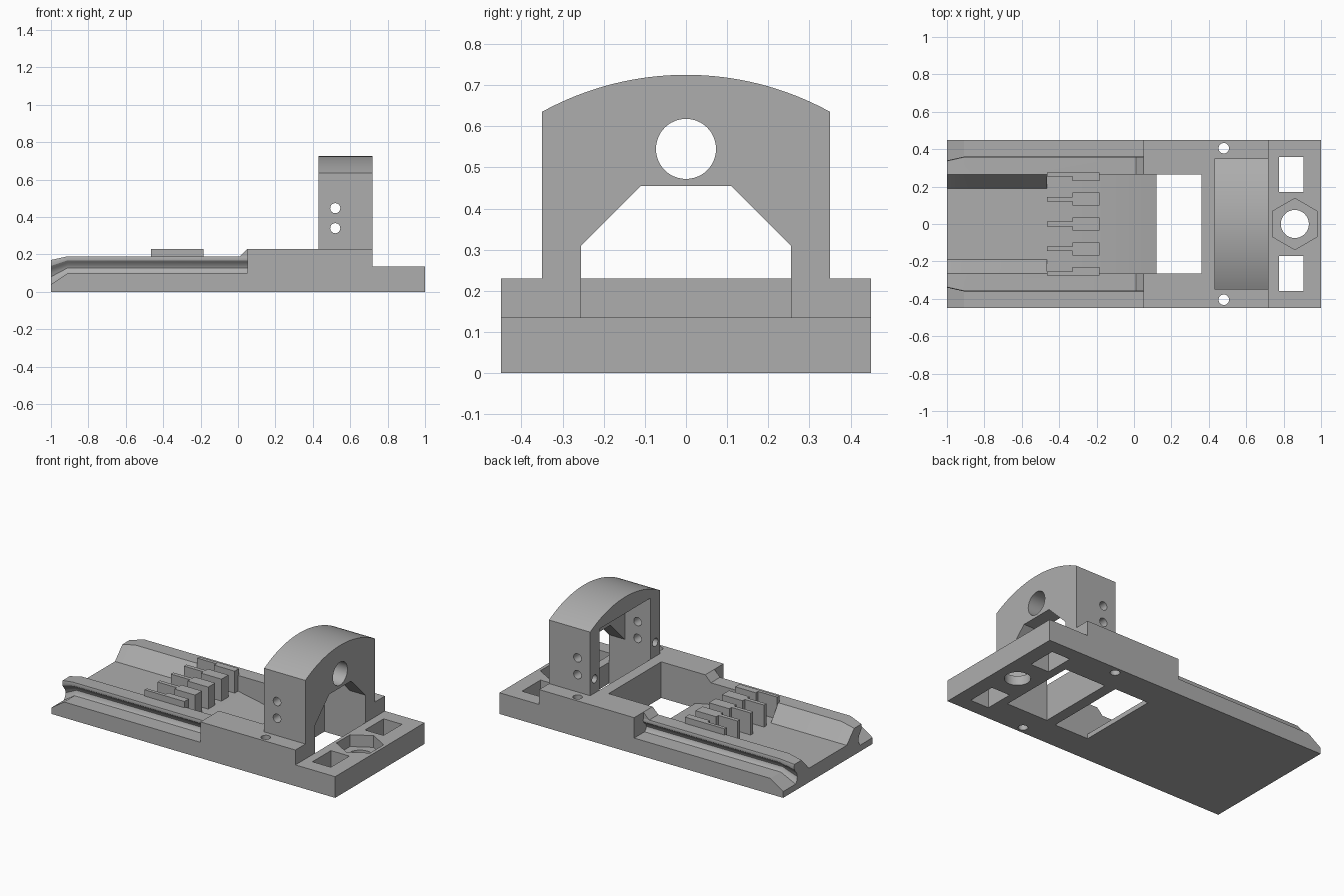
import bpy, bmesh, math

if "Cube" in bpy.data.objects:
    bpy.data.objects.remove(bpy.data.objects["Cube"])

grey = bpy.data.materials.new("plain grey")
grey.diffuse_color = (0.42, 0.42, 0.42, 1)
grey.use_nodes = True
grey.node_tree.nodes["Principled BSDF"].inputs["Base Color"].default_value = grey.diffuse_color


def loft(name, rings):
    """Closed solid through matching rings of 3D points."""
    bm = bmesh.new()
    rows = [[bm.verts.new(p) for p in r] for r in rings]
    n = len(rows[0])
    for a, b in zip(rows, rows[1:]):
        for i in range(n):
            j = (i + 1) % n
            bm.faces.new((a[i], a[j], b[j], b[i]))
    bm.faces.new(rows[0])
    bm.faces.new(rows[-1])
    bmesh.ops.recalc_face_normals(bm, faces=bm.faces)
    mesh = bpy.data.meshes.new(name)
    bm.to_mesh(mesh)
    bm.free()
    mesh.materials.append(grey)
    ob = bpy.data.objects.new(name, mesh)
    bpy.context.collection.objects.link(ob)
    return ob


def prism(name, axis, pts, a, b):
    """Extrude a 2D profile along x (y,z), y (x,z) or z (x,y)."""
    put = {'x': lambda p, t: (t, p[0], p[1]),
           'y': lambda p, t: (p[0], t, p[1]),
           'z': lambda p, t: (p[0], p[1], t)}[axis]
    return loft(name, [[put(p, t) for p in pts] for t in (a, b)])


def circle(cx, cy, r, n=32, start=0.0):
    return [(cx + r * math.cos(start + 2 * math.pi * i / n),
             cy + r * math.sin(start + 2 * math.pi * i / n)) for i in range(n)]


def rect(x0, x1, y0, y1):
    return [(x0, y0), (x1, y0), (x1, y1), (x0, y1)]


def cut(target, axis, pts, a, b):
    c = prism("cutter", axis, pts, a, b)
    c.hide_render = True
    m = target.modifiers.new("cut", 'BOOLEAN')
    m.operation, m.solver, m.object = 'DIFFERENCE', 'EXACT', c
    bpy.context.view_layer.objects.active = target
    bpy.ops.object.modifier_apply(modifier=m.name)
    bpy.data.objects.remove(c)


def smooth(ob):
    bpy.ops.object.select_all(action='DESELECT')
    ob.select_set(True)
    bpy.context.view_layer.objects.active = ob
    bpy.ops.object.shade_smooth_by_angle(angle=math.radians(30))


# rail bed: grooved rails either side of a shallow trough, tapered lead-in
GROOVE = [(.345, .10), (.332, .112), (.327, .128), (.333, .144),
          (.348, .157), (.358, .168), (.36, .18), (.357, .19)]


def bed_ring(x, ledge, top, shift):
    k = (top - ledge) / .09
    half = [(.45, 0), (.45, ledge)]
    half += [(y - shift, ledge + (z - .10) * k) for y, z in GROOVE]
    half += [(.265, top), (.19, .09)]
    full = half + [(-y, z) for y, z in reversed(half)]
    return [(x, y, z) for y, z in full]


bed = loft("rail_bed", [bed_ring(-1, .04, .17, .02),
                        bed_ring(-.91, .10, .19, 0),
                        bed_ring(.05, .10, .19, 0)])

# main block with the lower end step
block = prism("main_block", 'y', [(.05, 0), (1, 0), (1, .135), (.72, .135),
                                  (.72, .23), (.05, .23)], -.45, .45)

# trough with sloping floor that runs into the first through opening
trough = [(-.465, .4), (-.465, .09), (-.185, .09), (.12, .03),
          (.12, -.1), (.36, -.1), (.36, .4)]
for ob in (bed, block):
    cut(ob, 'y', trough, -.265, .265)

# opening below the arch, end-plate sockets, nut pocket and bolt hole
cut(block, 'z', rect(.43, .72, -.255, .255), -.1, .4)
cut(block, 'z', circle(.86, 0, .137, 6, math.pi / 6), .06, .4)
cut(block, 'z', circle(.86, 0, .075), -.1, .4)
for s in (-1, 1):
    cut(block, 'z', rect(.775, .905, s * .265 - .093, s * .265 + .093), -.1, .4)
    cut(block, 'z', circle(.48, s * .405, .028, 24), -.1, .4)

# rail ramps up to the block
for side, s in (("left", 1), ("right", -1)):
    prism("rail_ramp_" + side, 'y', [(.01, .19), (.05, .19), (.05, .23)],
          s * .265, s * .357)

# comb teeth: thin plate in front, wider plate behind
for i in range(-2, 3):
    y = i * .133
    for x0, x1, w in ((-.465, -.33, .0125), (-.33, -.185, .035)):
        lo, hi = max(y - w, -.275), min(y + w, .275)
        prism("comb_tooth", 'z', rect(x0, x1, lo, hi), .08, .23)

# arch with curved top
R = .726
half_angle = math.asin(.35 / R)
top = [(R * math.sin(half_angle * t / 16), R * math.cos(half_angle * t / 16) - .001)
       for t in range(-16, 17)]
arch = prism("arch", 'x', top + [(.35, .23), (-.35, .23)], .43, .72)
cut(arch, 'x', rect(-.255, .255, .1, .62), .3, .61)
cut(arch, 'x', [(-.255, .1), (.255, .1), (.255, .31), (.11, .455),
                (-.11, .455), (-.255, .31)], .5, .8)
cut(arch, 'x', circle(0, .545, .073, 48), .5, .8)
for z in (.34, .447):
    cut(arch, 'y', circle(.52, z, .027, 24), -.5, .5)
for s in (-1, 1):
    cut(arch, 'x', circle(s * .305, .32, .026, 24), .3, .49)

for ob in (bed, block, arch):
    smooth(ob)
